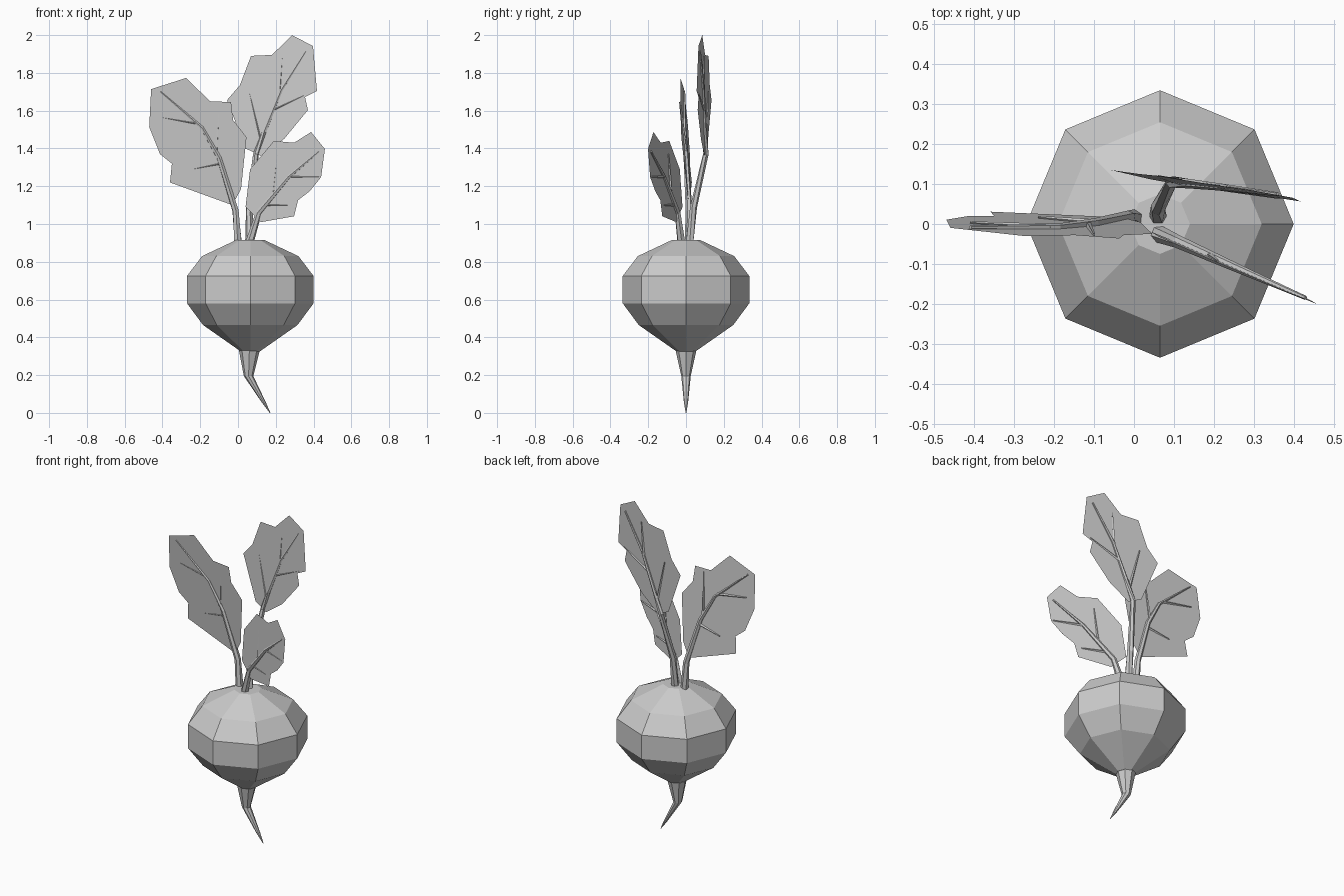
import bpy, bmesh, math
from mathutils import Vector, Quaternion


def finish(bm, name):
    bmesh.ops.recalc_face_normals(bm, faces=bm.faces)
    me = bpy.data.meshes.new(name)
    bm.to_mesh(me)
    bm.free()
    ob = bpy.data.objects.new(name, me)
    bpy.context.collection.objects.link(ob)
    return ob


def loft(bm, pts, radii, sides, level=False):
    """Capped tube through pts; level keeps every ring horizontal."""
    pts = [Vector(p) for p in pts]
    rings = []
    for i, (p, r) in enumerate(zip(pts, radii)):
        t = (pts[min(i + 1, len(pts) - 1)] - pts[max(i - 1, 0)]).normalized()
        q = Quaternion() if level else t.to_track_quat('Z', 'Y')
        rings.append([bm.verts.new(p + q @ Vector((r * math.cos(a), r * math.sin(a), 0)))
                      for a in (2 * math.pi * k / sides for k in range(sides))])
    for a, b in zip(rings, rings[1:]):
        for k in range(sides):
            j = (k + 1) % sides
            bm.faces.new((a[k], a[j], b[j], b[k]))
    bm.faces.new(rings[0][::-1])
    bm.faces.new(rings[-1])


# Faceted bulb
profile = [(0.05, 0.325), (0.25, 0.465), (0.335, 0.58), (0.335, 0.725),
           (0.255, 0.83), (0.075, 0.915)]
bm = bmesh.new()
loft(bm, [(0.065, 0, z) for r, z in profile], [r for r, z in profile], 8, True)
finish(bm, "bulb")

# Bent tap root
bm = bmesh.new()
loft(bm, [(0.06, 0, 0.33), (0.056, 0, 0.195), (0.137, 0, 0.055), (0.17, 0, 0.0)],
     [0.055, 0.025, 0.011, 0.002], 8, True)
finish(bm, "tap_root")


def leaf(name, plane, outline, base, rib, veins):
    """Flat blade on y = a + b*x + c*z, a stem running into the midrib, side veins."""
    a, b, c = plane

    def on(x, z, back=0.0):
        return (x, a + b * x + c * z + back, z)

    # Blade
    bm = bmesh.new()
    face = bm.faces.new([bm.verts.new(on(x, z)) for x, z in outline])
    bmesh.ops.triangulate(bm, faces=[face])
    finish(bm, name + "_blade")
    # Stem and midrib
    bm = bmesh.new()
    path = base + [on(x, z, 0.003) for x, z in rib]
    n = len(path) - 1
    loft(bm, path, [0.022 - 0.017 * i / n for i in range(n + 1)], 6)
    # Side veins
    for x0, z0, x1, z1 in veins:
        loft(bm, [on(x0, z0, 0.004), on(x1, z1, 0.003)], [0.008, 0.003], 4)
    finish(bm, name + "_stem")


leaf("left_leaf", (0.122, -0.079, -0.098),
     [(-0.46, 1.714), (-0.275, 1.773), (-0.148, 1.65), (-0.037, 1.645), (-0.026, 1.55),
      (0.045, 1.46), (0.016, 1.185), (-0.03, 1.10), (-0.36, 1.22), (-0.35, 1.32),
      (-0.413, 1.37), (-0.387, 1.44), (-0.47, 1.513)],
     [(0.0, 0.015, 0.905), (-0.013, 0.016, 1.07)],
     [(-0.10, 1.35), (-0.19, 1.51), (-0.41, 1.70)],
     [(-0.115, 1.38, -0.10, 1.63), (-0.21, 1.53, -0.41, 1.565), (-0.09, 1.32, -0.24, 1.29)])

leaf("tall_leaf", (0.084, -0.168, 0.025),
     [(0.286, 2.0), (0.397, 1.942), (0.418, 1.704), (0.355, 1.672), (0.37, 1.603),
      (0.244, 1.45), (0.122, 1.36), (0.04, 1.40), (-0.058, 1.656), (0.01, 1.735),
      (0.069, 1.89), (0.18, 1.895)],
     [(0.06, 0.02, 0.905), (0.06, 0.04, 1.09)],
     [(0.095, 1.37), (0.14, 1.49), (0.23, 1.71), (0.36, 1.915)],
     [(0.22, 1.69, 0.235, 1.89), (0.12, 1.45, 0.06, 1.70), (0.18, 1.6, 0.37, 1.69)])

leaf("short_leaf", (0.02, -0.42, -0.02),
     [(0.387, 1.487), (0.46, 1.397), (0.44, 1.248), (0.366, 1.232), (0.38, 1.174),
      (0.318, 1.126), (0.297, 1.041), (0.122, 1.01), (0.04, 1.09), (0.064, 1.29),
      (0.19, 1.44), (0.297, 1.43)],
     [(0.062, -0.025, 0.905)],
     [(0.11, 1.06), (0.27, 1.25), (0.43, 1.385)],
     [(0.19, 1.16, 0.21, 1.37), (0.27, 1.25, 0.43, 1.25), (0.14, 1.10, 0.28, 1.10)])
